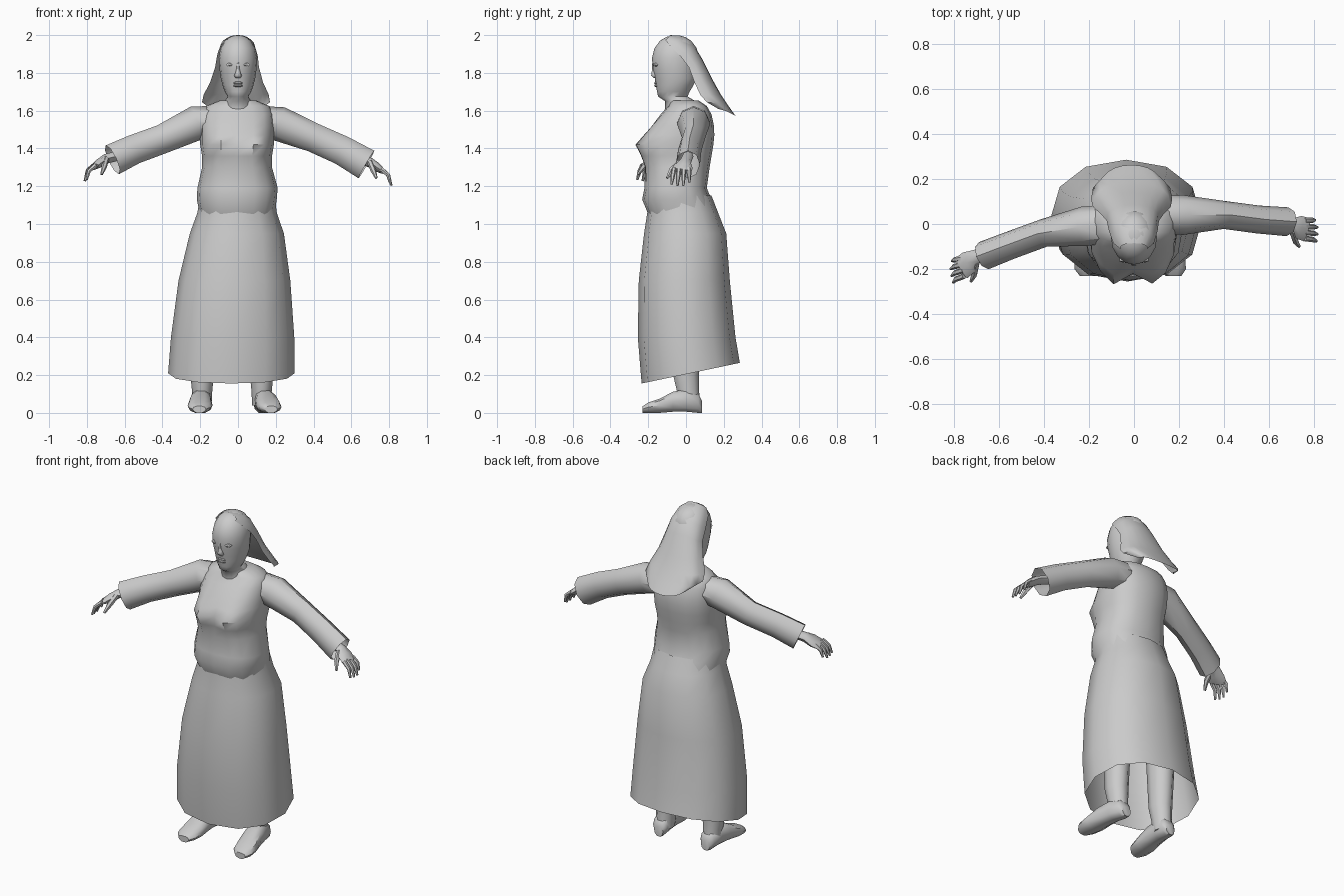
import bpy, bmesh, math
from mathutils import Vector as V

cube = bpy.data.objects.get("Cube")
if cube:
    bpy.data.objects.remove(cube)

grey = bpy.data.materials.new("light grey")
grey.use_nodes = True
grey.diffuse_color = (0.6, 0.6, 0.6, 1)
grey.node_tree.nodes["Principled BSDF"].inputs["Base Color"].default_value = (0.6, 0.6, 0.6, 1)


def ring(centre, u, v, n, power=1.0):
    """Closed rounded section with half axes u and v."""
    pts = []
    for i in range(n):
        a = math.tau * i / n
        c, s = math.cos(a), math.sin(a)
        c = math.copysign(abs(c) ** power, c)
        s = math.copysign(abs(s) ** power, s)
        pts.append(V(centre) + V(u) * c + V(v) * s)
    return pts


def loft(name, rows, closed=True, caps=(True, True), angle=45):
    """Skin a list of equal-length point rows."""
    bm = bmesh.new()
    rows = [[bm.verts.new(p) for p in r] for r in rows]
    n = len(rows[0])
    for a, b in zip(rows, rows[1:]):
        for i in range(n if closed else n - 1):
            j = (i + 1) % n
            bm.faces.new((a[i], a[j], b[j], b[i]))
    if caps[0]:
        bm.faces.new(rows[0])
    if caps[1]:
        bm.faces.new(rows[-1])
    bmesh.ops.recalc_face_normals(bm, faces=bm.faces)
    mesh = bpy.data.meshes.new(name)
    bm.to_mesh(mesh)
    bm.free()
    mesh.materials.append(grey)
    ob = bpy.data.objects.new(name, mesh)
    bpy.context.collection.objects.link(ob)
    bpy.ops.object.select_all(action='DESELECT')
    ob.select_set(True)
    bpy.context.view_layer.objects.active = ob
    bpy.ops.object.shade_smooth_by_angle(angle=math.radians(angle))
    return ob


def tube(name, points, side, sizes, n=8, caps=(True, True)):
    """Tube along points; sizes are (half width along side, half thickness)."""
    pts = [V(p) for p in points]
    rows = []
    for i, p in enumerate(pts):
        t = (pts[min(i + 1, len(pts) - 1)] - pts[max(i - 1, 0)]).normalized()
        u = (V(side) - t * t.dot(V(side))).normalized()
        rows.append(ring(p, u * sizes[i][0], t.cross(u) * sizes[i][1], n))
    return loft(name, rows, caps=caps)


def body_rows(sections, n, power=1.0):
    """Horizontal sections: z, left x, right x, front y, back y."""
    return [ring(((a + b) / 2, (f + k) / 2, z), ((b - a) / 2, 0, 0),
                 (0, (k - f) / 2, 0), n, power) for z, a, b, f, k in sections]


# Skirt, open below, with a hem that rises towards the back
skirt = body_rows([(.205, -.37, .3, -.235, .285), (.4, -.355, .298, -.255, .262),
                   (.7, -.315, .277, -.25, .232), (.95, -.255, .243, -.222, .213),
                   (1.06, -.215, .205, -.205, .17), (1.15, -.2, .195, -.2, .135)], 12, .9)
for p in skirt[0]:
    p.z += .21 * p.y
loft("skirt", skirt, caps=(False, False))

# Bodice, with the bust pushed forward
bust = {1.3: .01, 1.36: .04, 1.42: .075, 1.47: .045, 1.52: .015}
bodice = body_rows([(1.04, -.2, .19, -.195, .16), (1.13, -.218, .205, -.232, .135),
                    (1.19, -.215, .21, -.22, .11), (1.3, -.19, .18, -.215, .125),
                    (1.36, -.19, .18, -.21, .135), (1.42, -.2, .19, -.205, .145),
                    (1.47, -.2, .19, -.19, .15), (1.52, -.2, .19, -.175, .148),
                    (1.58, -.19, .185, -.135, .135), (1.625, -.17, .165, -.095, .11),
                    (1.655, -.095, .095, -.08, .065)], 16, .85)
for row in bodice:
    b = bust.get(round(row[0].z, 2), 0)
    for p in row:
        if p.y < 0:
            p.y -= b * math.exp(-((abs(p.x) - .1) / .075) ** 2)
loft("bodice", bodice, angle=50)

# Arms: each has a sleeve, a palm, four fingers and a thumb
arms = {
    "left": dict(path=[(.12, .04, 1.545), (.22, .04, 1.53), (.4, .04, 1.457), (.55, .02, 1.39), (.68, .01, 1.315)],
                 wrist=(.6, .01, 1.36), palm=(.7, -.005, 1.325), knuckle=(.765, -.025, 1.28),
                 tip=(.815, -.03, 1.2), side=(0, -1, 0)),
    "right": dict(path=[(-.12, .0, 1.545), (-.22, -.01, 1.535), (-.4, -.04, 1.45), (-.55, -.095, 1.395), (-.665, -.14, 1.34)],
                  wrist=(-.6, -.11, 1.37), palm=(-.7, -.145, 1.345), knuckle=(-.765, -.195, 1.3),
                  tip=(-.812, -.215, 1.225), side=(.12, -1, 0)),
}
for label, a in arms.items():
    side = V(a["side"]).normalized()
    wrist, palm, knuckle, tip = (V(a[k]) for k in ("wrist", "palm", "knuckle", "tip"))
    tube(label + "_sleeve", a["path"], side,
         [(.085, .08), (.088, .092), (.062, .077), (.062, .078), (.064, .084)], 8, (True, False))
    tube(label + "_palm", [wrist, palm, (palm + knuckle) / 2, knuckle], side,
         [(.03, .026), (.032, .026), (.052, .024), (.054, .015)])
    for i in range(4):
        k = i - 1.5
        start = knuckle + side * k * .026 - (tip - knuckle) * .15
        end = tip + side * k * .031 + (knuckle - tip) * (.25 if i == 0 else .08 * abs(k))
        mid = (start + end) / 2 + V((math.copysign(.012, tip.x), 0, .008))
        tube(f"{label}_finger_{i + 1}", [start, mid, end], side,
             [(.013, .013), (.012, .011), (.006, .006)], 6)
    base = palm + side * .025
    end = (palm + knuckle) / 2 + side * .085 - V((0, 0, .06))
    tube(label + "_thumb", [base, (base + end) / 2 + side * .012, end], (0, 0, 1),
         [(.018, .015), (.016, .014), (.007, .007)], 6)

# Legs and shoes, splayed slightly outwards
for label, x, toe in (("left", .125, .175), ("right", -.19, -.205)):
    loft(label + "_leg", [ring((x, y, z), (r, 0, 0), (0, r * 1.15, 0), 10) for z, r, y in
                          ((.04, .05, .02), (.12, .054, .01), (.2, .062, .0), (.5, .075, .0))])
    rows = []
    for y, rx, rz in ((.085, .03, .03), (.065, .047, .05), (.0, .052, .062),
                      (-.07, .058, .055), (-.14, .066, .036), (-.2, .06, .026), (-.23, .035, .016)):
        t = (.085 - y) / .315
        r = ring((x + (toe - x) * t, y, rz + .004), (rx, 0, 0), (0, 0, rz), 10, .8)
        for p in r:
            p.z = max(p.z, 0.004) if p.z > .006 else 0
        rows.append(r)
    loft(label + "_shoe", rows)

# Head and neck
loft("head", [ring((0, y, z), (rx, 0, 0), (0, ry, 0), 16) for z, y, rx, ry in
              ((1.6, -.02, .085, .09), (1.65, -.03, .07, .08), (1.675, -.07, .055, .078),
               (1.7, -.067, .07, .086), (1.735, -.06, .082, .1), (1.77, -.055, .091, .11),
               (1.82, -.06, .098, .116), (1.88, -.06, .102, .12), (1.93, -.055, .093, .112),
               (1.97, -.055, .07, .083), (1.99, -.055, .043, .05), (1.998, -.055, .015, .02))], angle=60)

# Face: nose, brow-set eyes and lips
loft("nose", [ring((0, y, z), (w, 0, 0), (0, d, 0), 6) for z, y, w, d in
              ((1.772, -.162, .012, .008), (1.785, -.167, .021, .02), (1.8, -.167, .014, .017),
               (1.85, -.17, .008, .01), (1.865, -.172, .005, .004))], angle=60)
for s, label in ((1, "left"), (-1, "right")):
    for part, w, h, d in (("eyelid", .023, .011, 0), ("eyeball", .012, .007, .004)):
        tube(f"{label}_{part}", [(s * .041, -.14, 1.843), (s * .041, -.165 - d, 1.843),
                                 (s * .041, -.169 - d, 1.843)], (1, 0, 0),
             [(w, h), (w, h), (w * .6, h * .5)], 8)
for label, z in (("upper_lip", 1.745), ("lower_lip", 1.731)):
    tube(label, [(-.032, -.138, z), (-.012, -.162, z + .002), (.012, -.162, z + .002),
                 (.032, -.138, z)], (0, 0, 1), [(.002, .003), (.007, .008), (.007, .008), (.002, .003)], 6)

# Veil: arcs running from one free edge round the back to the other
rows = []
for w, ey, ez, my, mz in ((.06, -.11, 1.975, -.085, 2.0), (.09, -.085, 1.945, -.02, 1.995),
                          (.108, -.03, 1.89, .04, 1.95), (.116, .015, 1.83, .085, 1.875),
                          (.14, .045, 1.75, .14, 1.765), (.172, .075, 1.685, .185, 1.685),
                          (.18, .11, 1.645, .225, 1.625), (.125, .17, 1.61, .262, 1.572)):
    rows.append([V((-.012 * (2 - ez) / .4 + w * math.cos(t), ey + (my - ey) * math.sin(t) ** .7,
                    ez + (mz - ez) * math.sin(t))) for t in
                 (max(0, math.pi * i / 10 - 1e-6) for i in range(11))])
loft("veil", rows, closed=False, caps=(False, False), angle=60)
